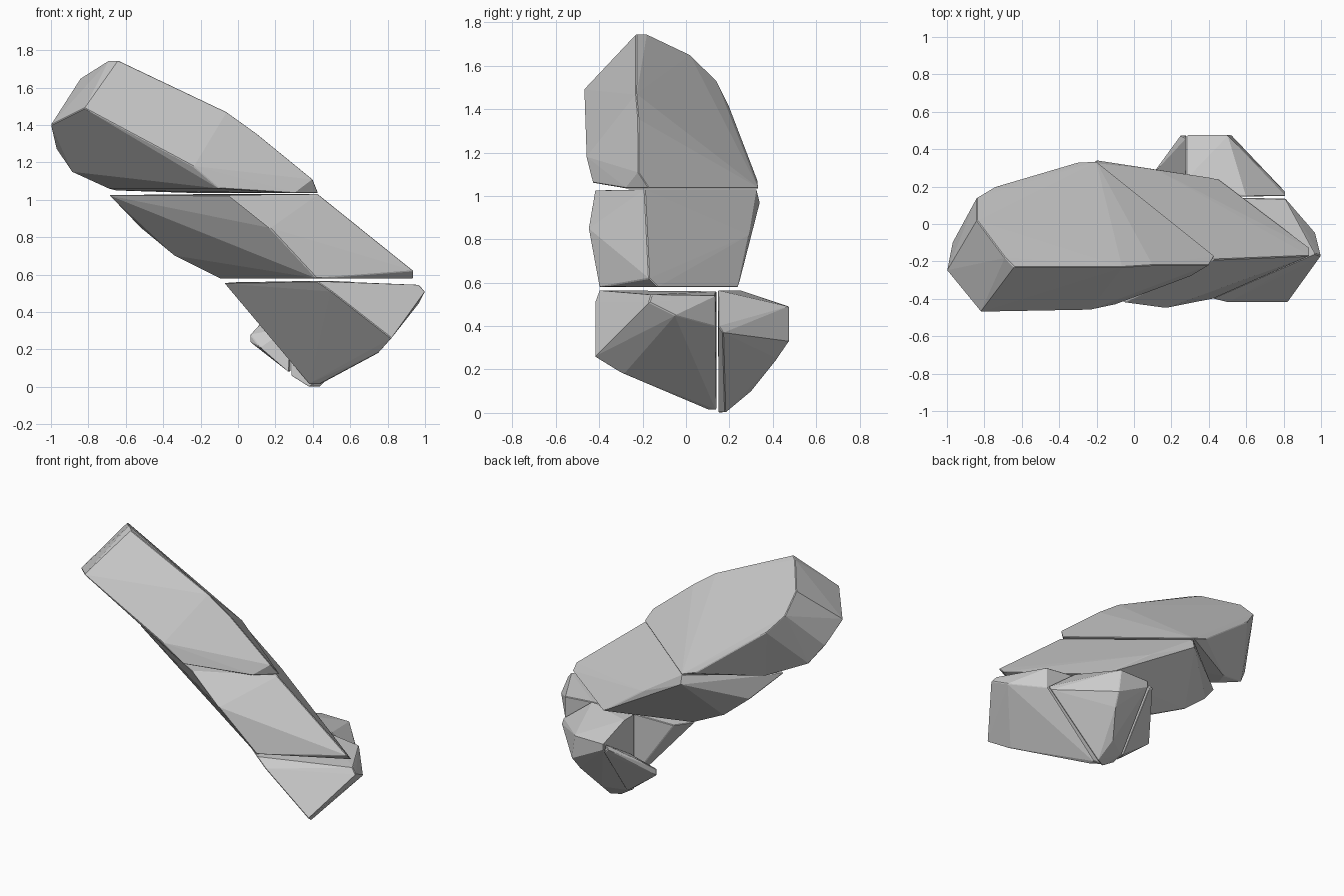
import bpy, bmesh
from mathutils import Vector


def rock(name, points):
    """Flat-faced boulder: convex hull of its corner points, with slightly worn edges."""
    bm = bmesh.new()
    for p in points:
        bm.verts.new(p)
    hull = bmesh.ops.convex_hull(bm, input=bm.verts)
    loose = {g for g in hull["geom_interior"] + hull["geom_unused"]
             if isinstance(g, bmesh.types.BMVert)}
    bmesh.ops.delete(bm, geom=list(loose), context='VERTS')
    bmesh.ops.recalc_face_normals(bm, faces=bm.faces)
    mesh = bpy.data.meshes.new(name)
    bm.to_mesh(mesh)
    bm.free()
    obj = bpy.data.objects.new(name, mesh)
    bpy.context.collection.objects.link(obj)
    bevel = obj.modifiers.new("worn_edges", 'BEVEL')
    bevel.width = 0.004
    bevel.segments = 1
    bevel.limit_method = 'ANGLE'
    bevel.angle_limit = 0.7
    return obj


# Leaning slab thickness, from its upper face to its underside
thick = Vector((-0.15, -0.24, -0.26))

# Upper slab: rim of the tilted top face, its offset underside, and the flat cut
rim = [Vector(p) for p in ((-0.64, -0.23, 1.745), (-0.69, -0.18, 1.745),
                           (-0.84, 0.02, 1.65), (-0.84, 0.14, 1.53),
                           (-0.74, 0.20, 1.41))]
under = [(-0.82, -0.47, 1.49), (-1.0, -0.25, 1.40)] + [p + thick for p in rim[3:]]
under[2].x += 0.02
cut = [(-0.06, -0.23, 1.47), (0.10, -0.22, 1.355), (0.40, -0.22, 1.11),
       (0.43, -0.17, 1.035), (0.30, -0.28, 1.035), (-0.10, -0.43, 1.06),
       (-0.24, -0.46, 1.18), (-0.69, -0.02, 1.06), (-0.65, 0.08, 1.05),
       (-0.30, 0.33, 1.07), (-0.20, 0.335, 1.035)]
rock("upper_slab", rim + under + cut)

# Middle slab: flat top and bottom, sheared to the right as it goes down
rock("middle_slab", [
    (-0.69, -0.06, 1.025), (-0.20, 0.325, 1.03), (0.43, -0.19, 1.03), (-0.05, -0.42, 1.025),
    (-0.20, 0.34, 0.97), (0.12, 0.29, 0.82), (0.17, -0.45, 0.85),
    (-0.52, 0.06, 0.85), (-0.34, 0.08, 0.70),
    (-0.10, 0.06, 0.58), (0.42, -0.40, 0.58), (0.94, -0.13, 0.58),
    (0.94, -0.17, 0.62), (0.45, 0.24, 0.58)])

# Lower front wedge: flat top and a flat back wall
rock("lower_front_wedge", [
    (-0.075, 0.01, 0.555), (0.00, 0.13, 0.56), (0.42, -0.40, 0.565), (0.50, -0.42, 0.51),
    (0.97, -0.16, 0.545), (1.00, -0.17, 0.51), (0.97, -0.05, 0.45),
    (0.81, 0.135, 0.54), (0.81, 0.135, 0.40), (0.60, 0.14, 0.56),
    (0.82, -0.42, 0.26), (0.75, -0.29, 0.18),
    (0.44, 0.10, 0.015), (0.44, 0.14, 0.015), (0.38, 0.14, 0.015)])

# Lower back block: flat wall towards the wedge and a vertical left side
rock("lower_back_block", [
    (0.285, 0.147, 0.565), (0.285, 0.25, 0.565), (0.285, 0.475, 0.49), (0.60, 0.147, 0.565),
    (0.50, 0.475, 0.49), (0.52, 0.475, 0.33), (0.81, 0.17, 0.37), (0.81, 0.15, 0.40),
    (0.285, 0.475, 0.45), (0.50, 0.42, 0.25), (0.42, 0.30, 0.10),
    (0.44, 0.18, 0.0), (0.38, 0.15, 0.0), (0.285, 0.15, 0.06), (0.285, 0.22, 0.08)])

# Small chip leaning against the back block
rock("lower_chip", [
    (0.28, 0.46, 0.48), (0.25, 0.475, 0.46), (0.28, 0.475, 0.43), (0.12, 0.29, 0.34),
    (0.065, 0.22, 0.28), (0.065, 0.22, 0.24), (0.12, 0.155, 0.21),
    (0.28, 0.20, 0.32), (0.27, 0.155, 0.08), (0.28, 0.23, 0.08)])
